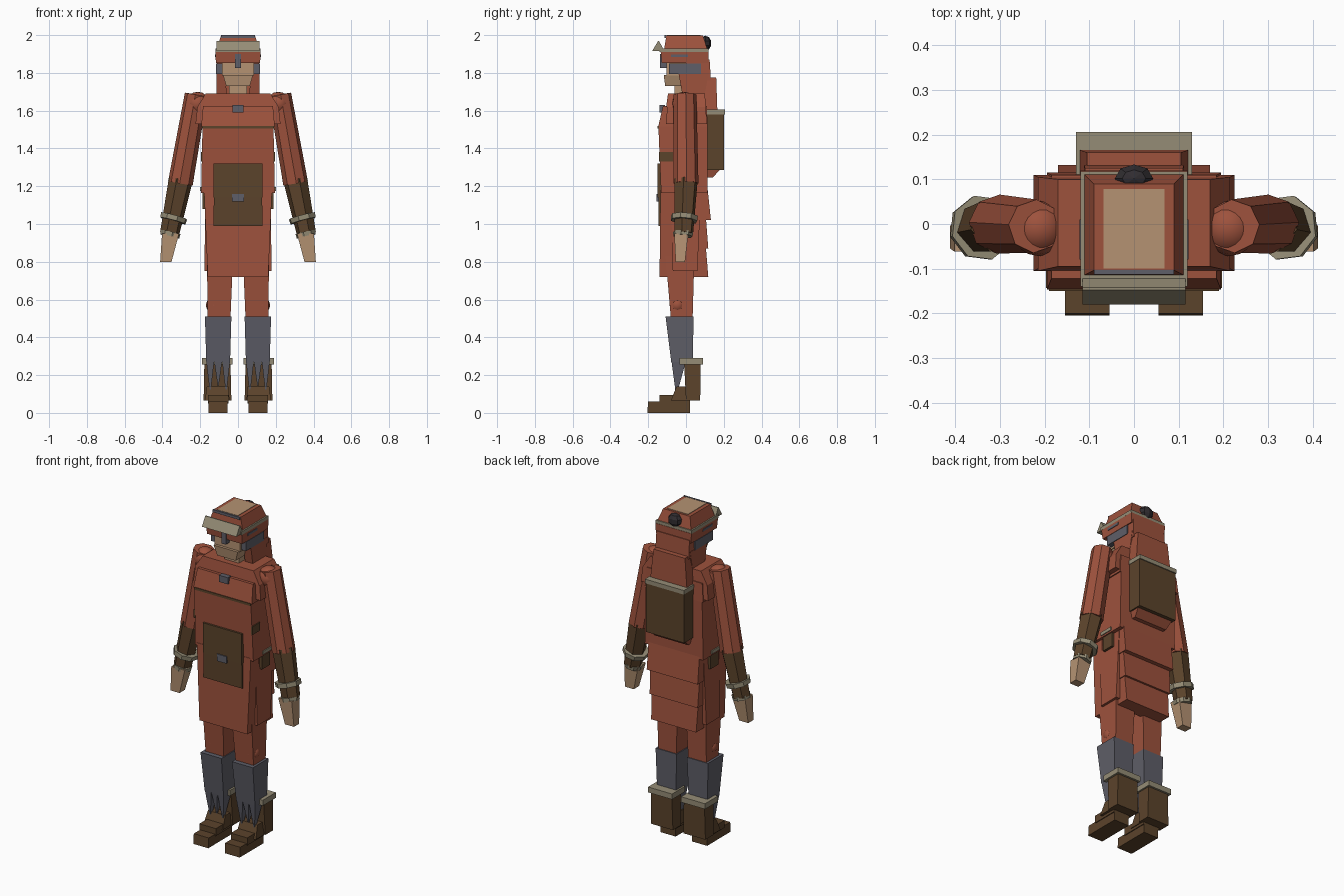
import bpy, bmesh
from mathutils import Vector


def colour(name, rgb):
    m = bpy.data.materials.new(name)
    m.diffuse_color = (*rgb, 1)
    return m


RUST = colour("rust_cloth", (0.34, 0.084, 0.046))
BROWN = colour("brown_leather", (0.105, 0.056, 0.024))
GREY = colour("blue_grey", (0.112, 0.112, 0.138))
TAN = colour("grey_tan", (0.30, 0.265, 0.18))
SKIN = colour("skin", (0.46, 0.29, 0.17))
BLACK = colour("near_black", (0.03, 0.026, 0.03))


def finish(name, bm, mat, mirror=False):
    bmesh.ops.recalc_face_normals(bm, faces=bm.faces)
    me = bpy.data.meshes.new(name)
    bm.to_mesh(me)
    bm.free()
    me.materials.append(mat)
    ob = bpy.data.objects.new(name, me)
    bpy.context.collection.objects.link(ob)
    if mirror:
        ob.modifiers.new("Mirror", 'MIRROR').use_mirror_merge = False
    return ob


def block(name, mat, z0, z1, low, high=None, mirror=False):
    """Box or tapered box; low and high are (x0, x1, y0, y1)."""
    bm = bmesh.new()
    loops = []
    for z, (a, b, c, d) in ((z0, low), (z1, high or low)):
        loops.append([bm.verts.new(p) for p in
                      ((a, c, z), (b, c, z), (b, d, z), (a, d, z))])
    lo, hi = loops
    bm.faces.new(lo[::-1])
    bm.faces.new(hi)
    for i in range(4):
        j = (i + 1) % 4
        bm.faces.new((lo[i], lo[j], hi[j], hi[i]))
    return finish(name, bm, mat, mirror)


def limb(name, mat, p0, p1, r0, r1, sides=6, mirror=True):
    """Tapered prism between two points."""
    a, b = Vector(p0), Vector(p1)
    bm = bmesh.new()
    bmesh.ops.create_cone(bm, cap_ends=True, segments=sides, radius1=r0,
                          radius2=r1, depth=(b - a).length)
    rot = (b - a).to_track_quat('Z', 'Y')
    for v in bm.verts:
        v.co = rot @ v.co + (a + b) / 2
    return finish(name, bm, mat, mirror)


def ball(name, mat, centre, size, seg=16, rings=8, mirror=True):
    bm = bmesh.new()
    bmesh.ops.create_uvsphere(bm, u_segments=seg, v_segments=rings, radius=1)
    for v in bm.verts:
        v.co = Vector(centre) + Vector([v.co[i] * size[i] for i in range(3)])
    return finish(name, bm, mat, mirror)


# Boots
block("toe", BROWN, 0, 0.06, (0.055, 0.155, -0.205, 0.02),
      (0.055, 0.155, -0.2, 0.02), True)
block("instep", BROWN, 0.05, 0.095, (0.05, 0.16, -0.14, 0.02), mirror=True)
block("ankle", BROWN, 0.065, 0.14, (0.045, 0.175, -0.08, 0.03),
      (0.05, 0.165, -0.05, 0.03), True)
block("boot_shaft", BROWN, 0.065, 0.265, (0.035, 0.182, 0, 0.075),
      (0.04, 0.178, -0.01, 0.078), True)
block("boot_cuff", TAN, 0.257, 0.29, (0.03, 0.19, -0.035, 0.09), mirror=True)

# Shin guards with pointed lower edge
block("shin", GREY, 0.27, 0.51, (0.042, 0.168, -0.078, 0.036),
      (0.035, 0.175, -0.108, 0.04), True)
for i, (x, tip) in enumerate(((0.063, 0.11), (0.105, 0.14), (0.147, 0.11))):
    block(f"shin_point_{i}", GREY, tip, 0.275,
          (x - 0.002, x + 0.002, -0.055, -0.045),
          (x - 0.021, x + 0.021, -0.077, 0.0), True)

# Thighs and knees
block("thigh", RUST, 0.5, 0.85, (0.04, 0.16, -0.08, 0.035),
      (0.025, 0.165, -0.11, 0.045), True)
ball("knee", RUST, (0.128, -0.045, 0.57), (0.042, 0.042, 0.042), 12, 8)

# Coat skirt
block("skirt_front", RUST, 0.72, 1.18, (-0.16, 0.16, -0.14, -0.06),
      (-0.18, 0.18, -0.135, -0.06))
block("skirt_back_lower", RUST, 0.72, 0.88, (-0.15, 0.15, 0.02, 0.118),
      (-0.155, 0.155, 0.02, 0.105))
block("skirt_back_middle", RUST, 0.87, 1.04, (-0.16, 0.16, 0.02, 0.118),
      (-0.165, 0.165, 0.02, 0.105))
block("skirt_back_upper", RUST, 1.02, 1.18, (-0.17, 0.17, 0.02, 0.132),
      (-0.17, 0.17, 0.02, 0.115))
block("skirt_side", RUST, 0.75, 1.18, (0.12, 0.178, -0.07, 0.06),
      (0.12, 0.172, -0.08, 0.08), True)
block("skirt_core", RUST, 0.84, 1.2, (-0.13, 0.13, -0.08, 0.06))

# Coat body
block("torso", RUST, 1.165, 1.515, (-0.195, 0.195, -0.132, 0.115),
      (-0.188, 0.188, -0.146, 0.115))
block("chest_flap", RUST, 1.515, 1.625, (-0.195, 0.195, -0.147, 0.115),
      (-0.185, 0.185, -0.122, 0.11))
block("chest_side", RUST, 1.53, 1.62, (0.15, 0.225, -0.105, 0.11),
      (0.15, 0.215, -0.1, 0.105), True)
block("shoulder_yoke", RUST, 1.62, 1.692, (-0.215, 0.215, -0.105, 0.105),
      (-0.17, 0.17, -0.095, 0.1))
block("chest_seam", BROWN, 1.505, 1.519, (-0.19, 0.19, -0.15, -0.142))
block("chest_clasp", GREY, 1.59, 1.63, (-0.03, 0.03, -0.14, -0.11))
block("side_strap", BROWN, 1.33, 1.38, (0.188, 0.197, -0.143, -0.07),
      mirror=True)

# Front and hip pouches
block("front_pouch", BROWN, 0.99, 1.32, (-0.13, 0.13, -0.146, -0.12),
      (-0.125, 0.125, -0.148, -0.12))
block("pouch_flap", BROWN, 1.14, 1.32, (-0.13, 0.13, -0.15, -0.12))
block("pouch_buckle", GREY, 1.118, 1.16, (-0.032, 0.032, -0.156, -0.14))
block("hip_pouch", BROWN, 1.08, 1.18, (0.16, 0.188, -0.04, 0.035),
      mirror=True)
block("hip_pouch_trim", TAN, 1.175, 1.195, (0.16, 0.2, -0.045, 0.04),
      mirror=True)

# Backpack
block("backpack", BROWN, 1.285, 1.585, (-0.128, 0.128, 0.105, 0.2))
block("backpack_lid", TAN, 1.58, 1.605, (-0.13, 0.13, 0.11, 0.206))
block("backpack_roll", RUST, 1.245, 1.287, (-0.11, 0.11, 0.09, 0.14),
      (-0.12, 0.12, 0.09, 0.18))

# Arms
ball("shoulder", RUST, (0.213, -0.01, 1.638), (0.062, 0.062, 0.062))
limb("upper_arm", RUST, (0.222, -0.005, 1.685), (0.305, 0, 1.215),
     0.06, 0.066, 8)
limb("forearm", BROWN, (0.303, 0, 1.235), (0.362, -0.012, 0.95),
     0.065, 0.052)
limb("wrist_ring", TAN, (0.338, -0.008, 1.043), (0.345, -0.01, 1.017),
     0.074, 0.072, 8)
limb("glove_ring", TAN, (0.356, -0.015, 0.958), (0.361, -0.016, 0.935),
     0.054, 0.052, 8)
block("hand", SKIN, 0.8, 0.95, (0.352, 0.412, -0.055, -0.005),
      (0.312, 0.402, -0.062, 0.012), True)

# Neck, face and hood
block("neck", SKIN, 1.68, 1.75, (-0.048, 0.048, -0.06, 0.02))
block("jaw", SKIN, 1.73, 1.79, (-0.062, 0.062, -0.11, 0.02),
      (-0.08, 0.08, -0.118, 0.02))
block("face", SKIN, 1.785, 1.87, (-0.085, 0.085, -0.102, 0.05))
block("hood_side", RUST, 1.69, 1.8, (0.06, 0.113, -0.02, 0.1),
      (0.068, 0.113, -0.04, 0.12), True)
block("hood_back", RUST, 1.76, 1.87, (-0.112, 0.112, 0.0, 0.132),
      (-0.11, 0.11, 0.0, 0.125))
block("hood_tail", RUST, 1.6, 1.775, (-0.122, 0.122, 0.05, 0.166),
      (-0.105, 0.105, 0.05, 0.16))
block("goggle_side", GREY, 1.795, 1.85, (0.086, 0.117, -0.09, 0.08),
      mirror=True)
block("brim", RUST, 1.852, 1.912, (-0.117, 0.117, -0.128, 0.12),
      (-0.12, 0.12, -0.134, 0.12))
block("brim_side_strip", GREY, 1.883, 1.897, (0.115, 0.122, -0.08, 0.01),
      mirror=True)
block("brow_stud", GREY, 1.825, 1.9, (-0.015, 0.015, -0.138, -0.1))

# Hat
block("hat_band", TAN, 1.91, 1.93, (-0.12, 0.12, -0.14, 0.118))
block("visor", TAN, 1.915, 1.968, (-0.115, 0.115, -0.18, -0.115),
      (-0.115, 0.115, -0.148, -0.142))
block("hat_crown", RUST, 1.928, 1.997, (-0.112, 0.112, -0.115, 0.112),
      (-0.09, 0.09, -0.104, 0.09))
block("hat_top", SKIN, 1.993, 2.0, (-0.068, 0.068, -0.1, 0.078))
block("hat_front_trim", GREY, 1.984, 2.0, (-0.09, 0.09, -0.113, -0.103))
ball("hat_bobble", BLACK, (0, 0.102, 1.957), (0.045, 0.033, 0.04), 8, 5,
     mirror=False)

# Smooth only the rounded joints
for n in ("shoulder", "knee"):
    for p in bpy.data.objects[n].data.polygons:
        p.use_smooth = True
